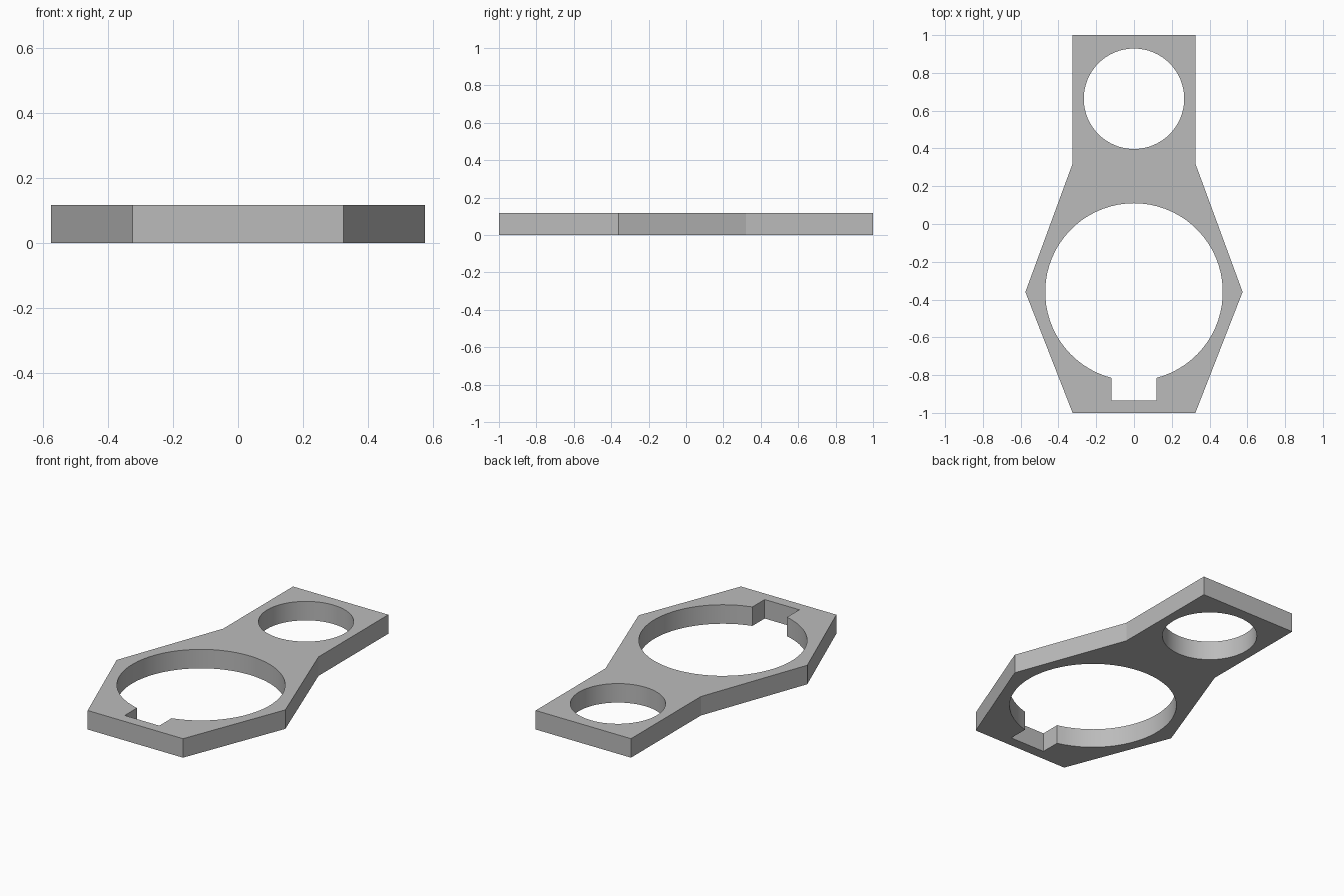
import bpy, bmesh
from math import sin, cos, pi, acos

if "Cube" in bpy.data.objects:
    bpy.data.objects.remove(bpy.data.objects["Cube"])

THICK = 0.117
BIG_Y, BIG_R = -0.36, 0.47
SMALL_Y, SMALL_R = 0.663, 0.266
SLOT_X, SLOT_Y = 0.118, -0.935


def arc(cy, r, start, end, n):
    """Points around (0, cy), both ends included."""
    return [(r * cos(start + (end - start) * i / n),
             cy + r * sin(start + (end - start) * i / n)) for i in range(n + 1)]


# Outer outline: right half mirrored to the left
half = [(0.325, -1), (0.575, -0.36), (0.325, 0.32), (0.325, 1)]
outline = half + [(-x, y) for x, y in reversed(half)]

# Small round hole, and large hole with a square slot at its front
small_hole = arc(SMALL_Y, SMALL_R, 0, 2 * pi, 64)[:-1]
slot_angle = acos(SLOT_X / BIG_R)
big_hole = arc(BIG_Y, BIG_R, -slot_angle, pi + slot_angle, 64)
big_hole += [(-SLOT_X, SLOT_Y), (SLOT_X, SLOT_Y)]

# Fill the flat profile and extrude it into a plate
bm = bmesh.new()
for loop in (outline, small_hole, big_hole):
    verts = [bm.verts.new((x, y, 0)) for x, y in loop]
    for a, b in zip(verts, verts[1:] + verts[:1]):
        bm.edges.new((a, b))
bmesh.ops.triangle_fill(bm, use_beauty=True, edges=bm.edges[:], normal=(0, 0, 1))
result = bmesh.ops.extrude_face_region(bm, geom=bm.faces[:], use_keep_orig=True)
top = [g for g in result["geom"] if isinstance(g, bmesh.types.BMVert)]
bmesh.ops.translate(bm, verts=top, vec=(0, 0, THICK))
bmesh.ops.recalc_face_normals(bm, faces=bm.faces[:])

mesh = bpy.data.meshes.new("bracket_plate")
bm.to_mesh(mesh)
bm.free()
plate = bpy.data.objects.new("bracket_plate", mesh)
bpy.context.collection.objects.link(plate)

# Plain grey material
grey = bpy.data.materials.new("plain grey")
grey.use_nodes = True
colour = (0.5, 0.5, 0.5, 1)
grey.diffuse_color = colour
grey.node_tree.nodes["Principled BSDF"].inputs["Base Color"].default_value = colour
mesh.materials.append(grey)

# Smooth hole walls, sharp plate edges
bpy.ops.object.select_all(action="DESELECT")
plate.select_set(True)
bpy.context.view_layer.objects.active = plate
bpy.ops.object.shade_smooth_by_angle(angle=pi / 9)
